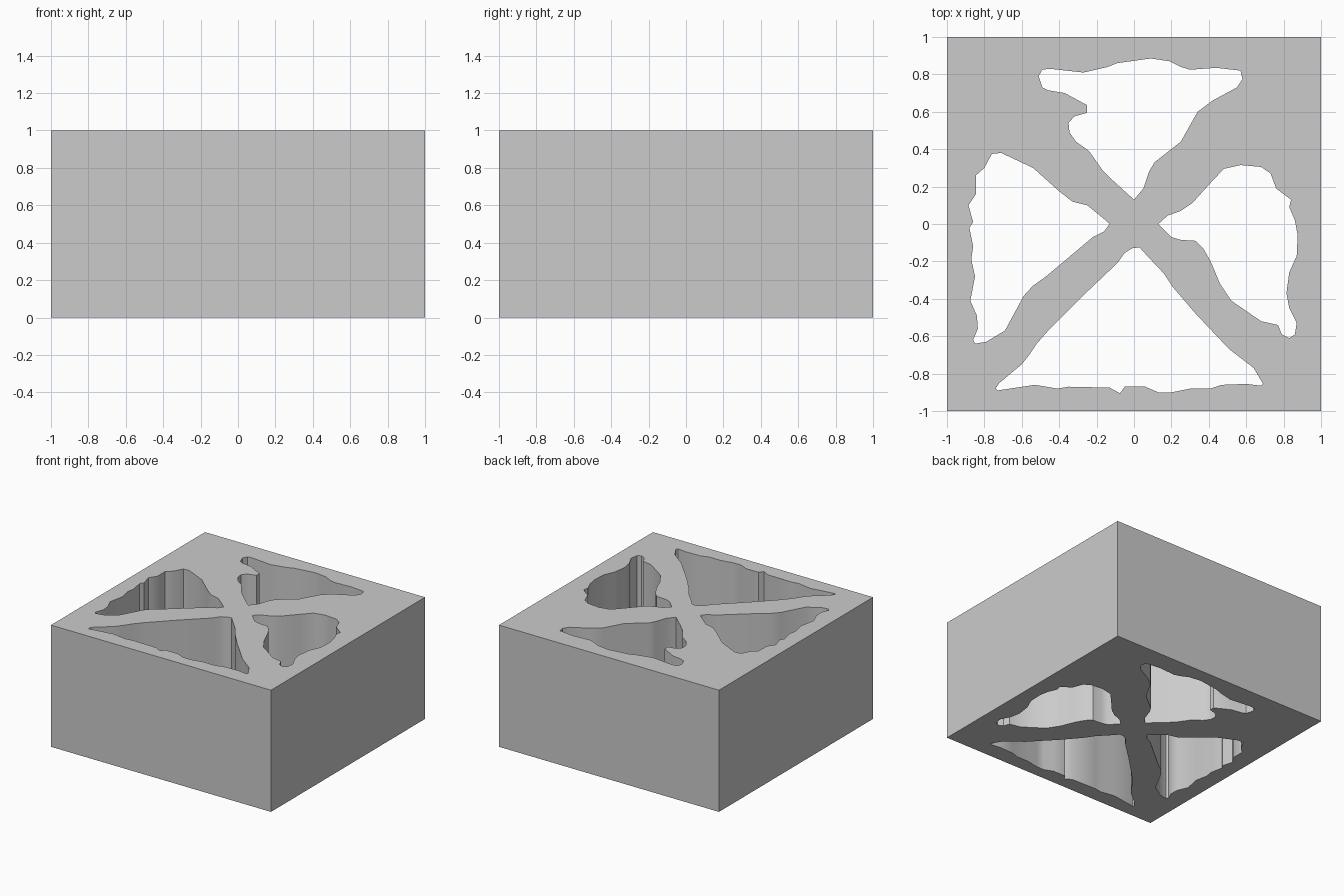
import bpy, bmesh, math

curve = bpy.data.curves.new("pierced_block", 'CURVE')
curve.dimensions = '2D'
curve.fill_mode = 'BOTH'
curve.extrude = 0.5


def outline(points):
    """Add one closed outline; inner outlines become through-holes."""
    s = curve.splines.new('POLY')
    s.points.add(len(points) - 1)
    for p, (x, y) in zip(s.points, points):
        p.co = (x, y, 0, 1)
    s.use_cyclic_u = True


# Outer square
outline([(-1, -1), (1, -1), (1, 1), (-1, 1)])

# Back opening
outline([(0, .13), (.05, .19), (.08, .28), (.11, .33), (.25, .44), (.34, .6),
         (.42, .66), (.55, .73), (.58, .775), (.57, .82), (.44, .835),
         (.3, .825), (.25, .84), (.19, .87), (.09, .885), (-.09, .86),
         (-.14, .84), (-.27, .81), (-.45, .83), (-.49, .825), (-.51, .79),
         (-.49, .73), (-.46, .715), (-.37, .7), (-.25, .635), (-.25, .595),
         (-.32, .575), (-.35, .54), (-.345, .49), (-.31, .44), (-.24, .39),
         (-.17, .29), (-.11, .23)])

# Right opening
outline([(.13, 0), (.2, -.07), (.25, -.085), (.33, -.09), (.37, -.13),
         (.41, -.2), (.46, -.32), (.52, -.41), (.68, -.52), (.77, -.54),
         (.79, -.59), (.83, -.61), (.86, -.59), (.87, -.53), (.83, -.45),
         (.815, -.37), (.83, -.26), (.87, -.17), (.875, -.06), (.86, .02),
         (.83, .09), (.84, .13), (.76, .19), (.73, .27), (.68, .305),
         (.57, .315), (.48, .295), (.41, .22), (.31, .11), (.25, .07),
         (.18, .045)])

# Front opening
outline([(-.01, -.13), (.03, -.125), (.07, -.17), (.16, -.265), (.21, -.34),
         (.33, -.48), (.51, -.67), (.64, -.77), (.69, -.855), (.68, -.865),
         (.6, -.855), (.47, -.86), (.41, -.88), (.3, -.88), (.2, -.9),
         (.13, -.9), (.06, -.87), (-.05, -.87), (-.075, -.905), (-.13, -.875),
         (-.35, -.87), (-.41, -.88), (-.53, -.86), (-.73, -.89), (-.74, -.88),
         (-.72, -.85), (-.6, -.75), (-.56, -.7), (-.52, -.64), (-.45, -.56),
         (-.28, -.39), (-.09, -.21), (-.05, -.155)])

# Left opening
outline([(-.13, 0), (-.16, -.04), (-.22, -.07), (-.47, -.28), (-.54, -.33),
         (-.59, -.385), (-.69, -.57), (-.79, -.63), (-.85, -.64), (-.86, -.62),
         (-.835, -.56), (-.84, -.49), (-.875, -.41), (-.85, -.28),
         (-.87, -.19), (-.86, -.12), (-.88, -.02), (-.86, .01), (-.885, .1),
         (-.845, .16), (-.845, .26), (-.8, .3), (-.76, .375), (-.71, .38),
         (-.54, .3), (-.4, .175), (-.33, .12), (-.25, .1), (-.17, .035)])

# Turn the extruded profile into a welded solid standing on the floor
block = bpy.data.objects.new("pierced_block", curve)
bpy.context.collection.objects.link(block)
bpy.context.view_layer.objects.active = block
block.select_set(True)
bpy.ops.object.convert(target='MESH')
block = bpy.context.object

bm = bmesh.new()
bm.from_mesh(block.data)
bmesh.ops.remove_doubles(bm, verts=bm.verts, dist=0.0005)
bmesh.ops.translate(bm, verts=bm.verts, vec=(0, 0, 0.5))
bmesh.ops.recalc_face_normals(bm, faces=bm.faces)
bm.to_mesh(block.data)
bm.free()
bpy.ops.object.shade_smooth_by_angle(angle=math.radians(35))
